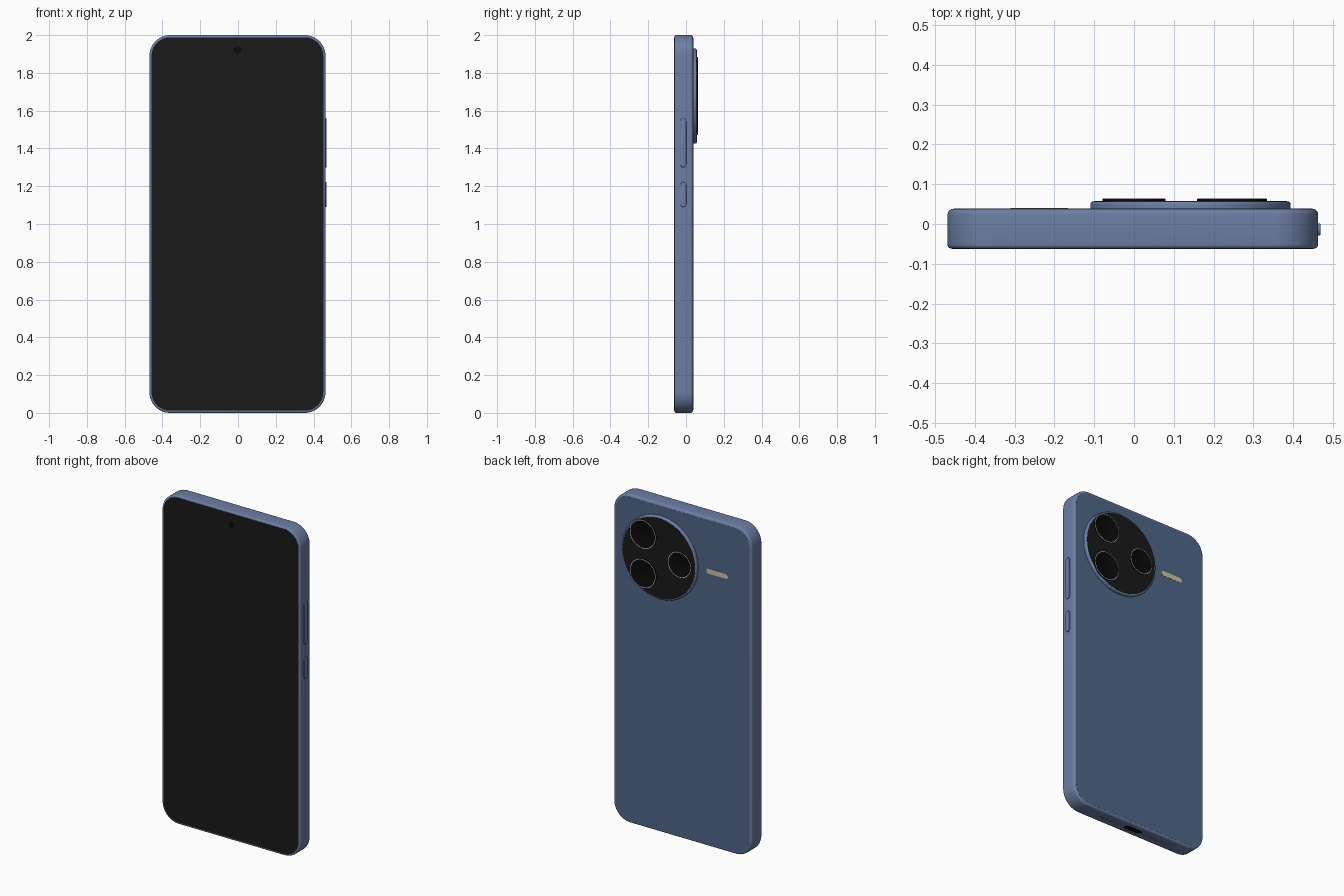
import bpy, bmesh
from math import sin, cos, pi, radians

if "Cube" in bpy.data.objects:
    bpy.data.objects.remove(bpy.data.objects["Cube"])


def material(name, rgb):
    m = bpy.data.materials.new(name)
    m.diffuse_color = (*rgb, 1)
    m.use_nodes = True
    m.node_tree.nodes["Principled BSDF"].inputs["Base Color"].default_value = m.diffuse_color
    return m


FRAME = material("frame_blue", (0.15, 0.21, 0.37))
BACK = material("back_blue", (0.08, 0.135, 0.25))
GLASS = material("black_glass", (0.010, 0.010, 0.011))
DARK = material("dark", (0.003, 0.003, 0.003))
SILVER = material("silver", (0.5, 0.5, 0.48))
CREAM = material("flash_cream", (0.62, 0.55, 0.38))

AXES = {'x': lambda u, v, t: (t, u, v),
        'y': lambda u, v, t: (u, t, v),
        'z': lambda u, v, t: (u, v, t)}


def outline(w, h, r, n):
    """Rounded rectangle; a circle or pill when r is half the side."""
    pts = []
    for k, (sx, sy) in enumerate(((1, 1), (-1, 1), (-1, -1), (1, -1))):
        for i in range(n + 1):
            a = (k + i / n) * pi / 2
            pts.append((sx * (w / 2 - r) + r * cos(a), sy * (h / 2 - r) + r * sin(a)))
    return pts


def loft(name, axis, centre, w, h, r, rings, mat, n=12, closed=False):
    """Stack inset copies of the outline; rings are (height, inset)."""
    bm = bmesh.new()
    rows = []
    for t, d in rings:
        pts = outline(w - 2 * d, h - 2 * d, r - d, n)
        rows.append([bm.verts.new(AXES[axis](centre[0] + u, centre[1] + v, t)) for u, v in pts])
    pairs = list(zip(rows, rows[1:]))
    if closed:
        pairs.append((rows[-1], rows[0]))
    else:
        bm.faces.new(rows[0])
        bm.faces.new(rows[-1])
    for a, b in pairs:
        for i in range(len(a)):
            j = (i + 1) % len(a)
            bm.faces.new((a[i], a[j], b[j], b[i]))
    bmesh.ops.remove_doubles(bm, verts=bm.verts, dist=1e-5)
    bmesh.ops.recalc_face_normals(bm, faces=bm.faces)
    me = bpy.data.meshes.new(name)
    bm.to_mesh(me)
    bm.free()
    me.materials.append(mat)
    ob = bpy.data.objects.new(name, me)
    bpy.context.collection.objects.link(ob)
    return ob


def soft(t0, t1, b0, b1, n=5):
    """Ring list for a slab with rounded lower (b0) and upper (b1) edges."""
    low = [(t0 + b0 * (1 - sin(a)), b0 * (1 - cos(a)))
           for a in (pi / 2 * (1 - i / n) for i in range(n + 1))] if b0 else [(t0, 0)]
    top = [(t1 - b1 * (1 - sin(a)), b1 * (1 - cos(a)))
           for a in (pi / 2 * i / n for i in range(n + 1))] if b1 else [(t1, 0)]
    return low + top


def disc(name, x, z, rad, rings, mat, n=16, closed=False):
    return loft(name, 'y', (x, z), 2 * rad, 2 * rad, rad, rings, mat, n, closed)


CX = -0.003   # body is offset slightly because of the side buttons
W, H, R = 0.932, 2.0, 0.11

# Body frame
frame = loft("frame", 'y', (CX, 1), W, H, R, soft(-0.062, 0.038, 0.010, 0.014), FRAME, 14)

# Bottom openings: charging port and two rows of speaker holes
openings = [("port", 0.0, 0.125, 0.042)]
for side in (-1, 1):
    openings += [("speaker_hole", side * (0.115 + 0.023 * i), 0.013, 0.013) for i in range(6)]
for label, x, w, h in openings:
    at = (CX + x, -0.012)
    cutter = loft(label + "_cutter", 'z', at, w, h, h / 2, [(-0.02, 0), (0.03, 0)], DARK, 6)
    cutter.hide_render = True
    mod = frame.modifiers.new("cut", 'BOOLEAN')
    mod.object = cutter
    mod.operation = 'DIFFERENCE'
    mod.solver = 'EXACT'
    bpy.context.view_layer.objects.active = frame
    bpy.ops.object.modifier_apply(modifier=mod.name)
    bpy.data.objects.remove(cutter)
    # dark lining sits just inside the opening
    loft(label + "_lining", 'z', at, w, h, h / 2, [(0.004, 0), (0.03, 0)], DARK, 6)
loft("port_tongue", 'z', (CX, -0.012), 0.08, 0.01, 0.004, [(0.002, 0), (0.01, 0)], GLASS, 3)

# Screen, punch hole camera and back panel
d = 0.0115
loft("screen", 'y', (CX, 1), W - 2 * d, H - 2 * d, R - d, [(-0.0626, 0), (-0.05, 0)], GLASS, 14)
disc("front_camera", CX, 1.92, 0.02, [(-0.0630, 0), (-0.06, 0)], DARK, 8)
d = 0.0145
loft("back_panel", 'y', (CX, 1), W - 2 * d, H - 2 * d, R - d, [(0.03, 0), (0.0385, 0)], BACK, 14)

# Round camera island with a glass cover
CAM_X, CAM_Z = 0.142, 1.677
disc("camera_rim", CAM_X, CAM_Z, 0.252, soft(0.032, 0.057, 0, 0.008), FRAME, 20)
disc("camera_glass", CAM_X, CAM_Z, 0.243, [(0.05, 0), (0.0576, 0)], GLASS, 20)

# Three lenses: two stacked large ones and a smaller one
for i, (x, z, rad) in enumerate(((0.247, 1.797, 0.088), (0.247, 1.558, 0.088), (0.0, CAM_Z, 0.079))):
    disc(f"lens_barrel_{i + 1}", x, z, rad,
         [(0.05, 0), (0.0625, 0), (0.063, 0.001), (0.063, 0.013), (0.060, 0.019)], DARK)
    disc(f"lens_ring_{i + 1}", x, z, rad,
         [(0.061, 0.0012), (0.0636, 0.0012), (0.0636, 0.0055), (0.061, 0.0055)], SILVER, closed=True)

# Flash strip
loft("flash", 'y', (-0.238, CAM_Z), 0.145, 0.03, 0.015, [(0.035, 0), (0.040, 0)], CREAM, 8)

# Side buttons: volume rocker and power
for name, z0, z1 in (("volume_button", 1.30, 1.56), ("power_button", 1.09, 1.222)):
    loft(name, 'x', (-0.014, (z0 + z1) / 2), 0.031, z1 - z0, 0.0155,
         soft(0.45, 0.469, 0, 0.003, 4), FRAME, 8)

# Smooth shading with crisp edges
bpy.ops.object.select_all(action='SELECT')
bpy.context.view_layer.objects.active = frame
bpy.ops.object.shade_smooth_by_angle(angle=radians(30))
bpy.ops.object.select_all(action='DESELECT')
